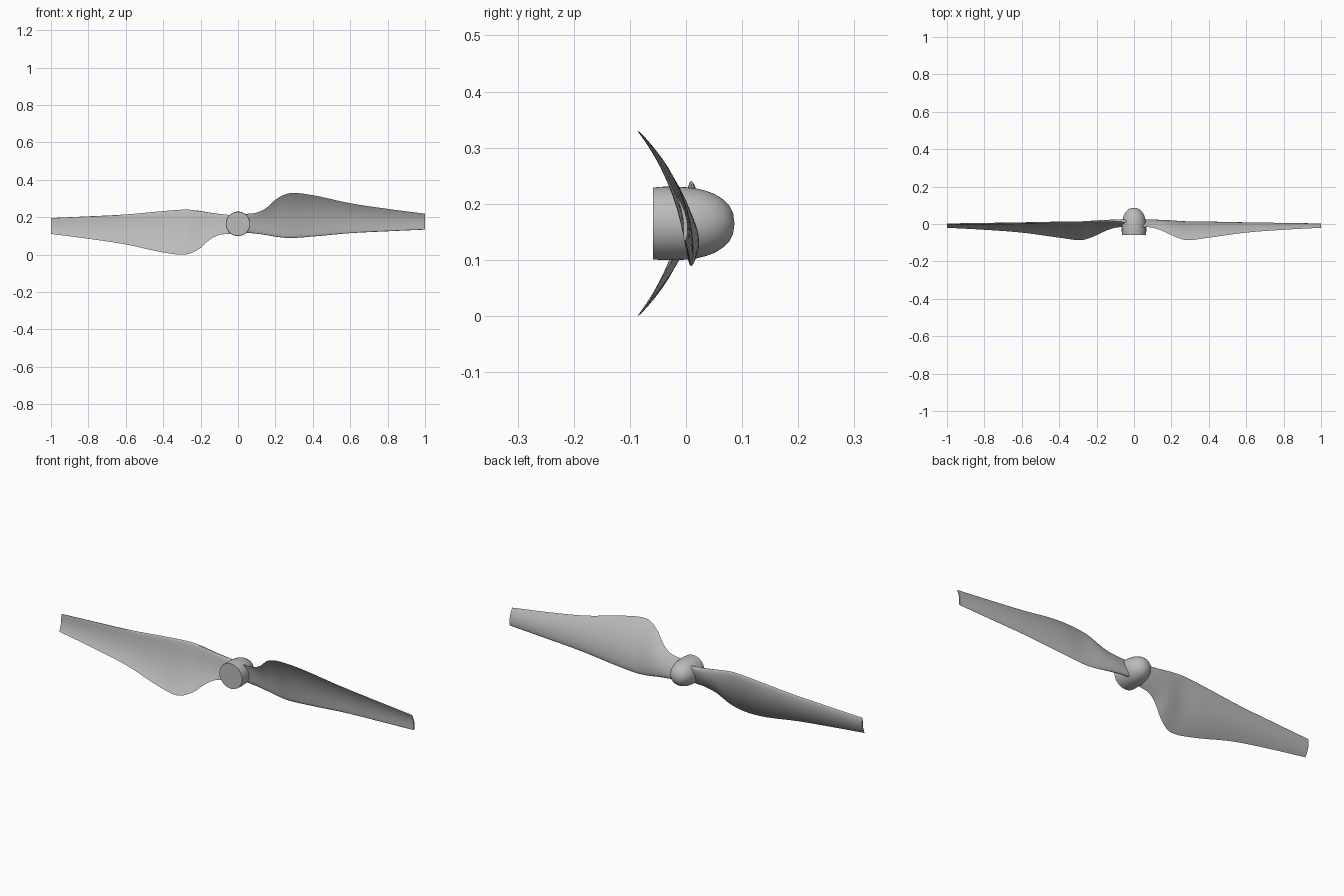
import bpy, bmesh, math
from mathutils import Matrix, Vector

if "Cube" in bpy.data.objects:
    bpy.data.objects.remove(bpy.data.objects["Cube"], do_unlink=True)

AXIS_Z = 0.165
COLOUR = (0.5, 0.5, 0.5, 1)

grey = bpy.data.materials.new("plain grey")
grey.use_nodes = True
grey.diffuse_color = COLOUR
grey.node_tree.nodes["Principled BSDF"].inputs["Base Color"].default_value = COLOUR

# Blade stations: x, leading y, leading z, trailing y, trailing z, camber, thickness
STATIONS = [
    (0.03, 0.016, -0.046, -0.014, 0.052, 0.003, 0.020),
    (0.10, 0.016, -0.053, -0.020, 0.060, 0.008, 0.019),
    (0.15, 0.015, -0.060, -0.036, 0.084, 0.013, 0.018),
    (0.21, 0.013, -0.070, -0.064, 0.136, 0.019, 0.017),
    (0.28, 0.010, -0.076, -0.086, 0.164, 0.022, 0.016),
    (0.40, 0.008, -0.068, -0.073, 0.153, 0.021, 0.014),
    (0.60, 0.004, -0.050, -0.046, 0.110, 0.015, 0.011),
    (0.80, 0.001, -0.040, -0.031, 0.080, 0.011, 0.009),
    (1.00, -0.002, -0.031, -0.020, 0.054, 0.008, 0.007),
]
STEPS, CHORD = 5, 14


def smooth_stations():
    """Refine the stations with a cubic that respects their spacing."""
    def slope(i, k):
        a, b = max(i - 1, 0), min(i + 1, len(STATIONS) - 1)
        return (STATIONS[b][k] - STATIONS[a][k]) / (STATIONS[b][0] - STATIONS[a][0])
    rows = []
    for i in range(len(STATIONS) - 1):
        p, q = STATIONS[i], STATIONS[i + 1]
        h = q[0] - p[0]
        for s in range(STEPS):
            t = s / STEPS
            row = [p[0] + h * t]
            for k in range(1, len(p)):
                row.append((2*t**3 - 3*t*t + 1) * p[k] + (t**3 - 2*t*t + t) * h * slope(i, k)
                           + (3*t*t - 2*t**3) * q[k] + (t**3 - t*t) * h * slope(i + 1, k))
            rows.append(row)
    return rows + [list(STATIONS[-1])]


def section(row):
    """Closed cambered aerofoil loop at one station."""
    x, ly, lz, ty, tz, camber, thick = row
    lead, trail = Vector((x, ly, lz)), Vector((x, ty, tz))
    chord = trail - lead
    normal = Vector((0, chord.z, -chord.y)).normalized()

    def point(t, side):
        half = thick * 1.3 * (math.sqrt(t) - t) * 1.6
        return lead + chord * t + normal * (camber * 4 * t * (1 - t) + side * half)
    ts = [(1 - math.cos(math.pi * i / CHORD)) / 2 for i in range(CHORD + 1)]
    return [point(t, 1) for t in ts] + [point(t, -1) for t in reversed(ts[1:-1])]


def finish(bm, name, angle):
    bmesh.ops.recalc_face_normals(bm, faces=bm.faces)
    mesh = bpy.data.meshes.new(name)
    bm.to_mesh(mesh)
    bm.free()
    mesh.materials.append(grey)
    obj = bpy.data.objects.new(name, mesh)
    bpy.context.collection.objects.link(obj)
    obj.location.z = AXIS_Z
    bpy.ops.object.select_all(action='DESELECT')
    obj.select_set(True)
    bpy.context.view_layer.objects.active = obj
    bpy.ops.object.shade_smooth_by_angle(angle=math.radians(angle))
    return obj


def blade(name, turn):
    bm = bmesh.new()
    loops = [[bm.verts.new(p) for p in section(r)] for r in smooth_stations()]
    n = len(loops[0])
    for a, b in zip(loops, loops[1:]):
        for i in range(n):
            j = (i + 1) % n
            bm.faces.new((a[i], a[j], b[j], b[i]))
    # Root and tip caps in strips across the thin section
    for loop in (loops[0], loops[-1]):
        for i in range(CHORD):
            quad = [loop[i], loop[i + 1], loop[(n - i - 1) % n], loop[(n - i) % n]]
            bm.faces.new(list(dict.fromkeys(quad)))
    bm.transform(Matrix.Rotation(turn, 4, 'Y'))
    finish(bm, name, 40)


blade("left_blade", 0)
blade("right_blade", math.pi)

# Hub: a flat-fronted drum running into a rounded spinner at the back
PROFILE = [(0, -0.059), (0.064, -0.059), (0.0655, -0.04), (0.0655, -0.02),
           (0.0645, 0.0), (0.062, 0.02), (0.058, 0.036), (0.052, 0.052),
           (0.043, 0.066), (0.032, 0.077), (0.018, 0.084), (0, 0.0865)]
bm = bmesh.new()
verts = [bm.verts.new((r, y, 0)) for r, y in PROFILE]
edges = [bm.edges.new(pair) for pair in zip(verts, verts[1:])]
bmesh.ops.spin(bm, geom=verts + edges, cent=(0, 0, 0), axis=(0, 1, 0),
               angle=math.tau, steps=48, use_merge=True)
bmesh.ops.remove_doubles(bm, verts=bm.verts, dist=0.0001)
finish(bm, "hub_spinner", 40)
